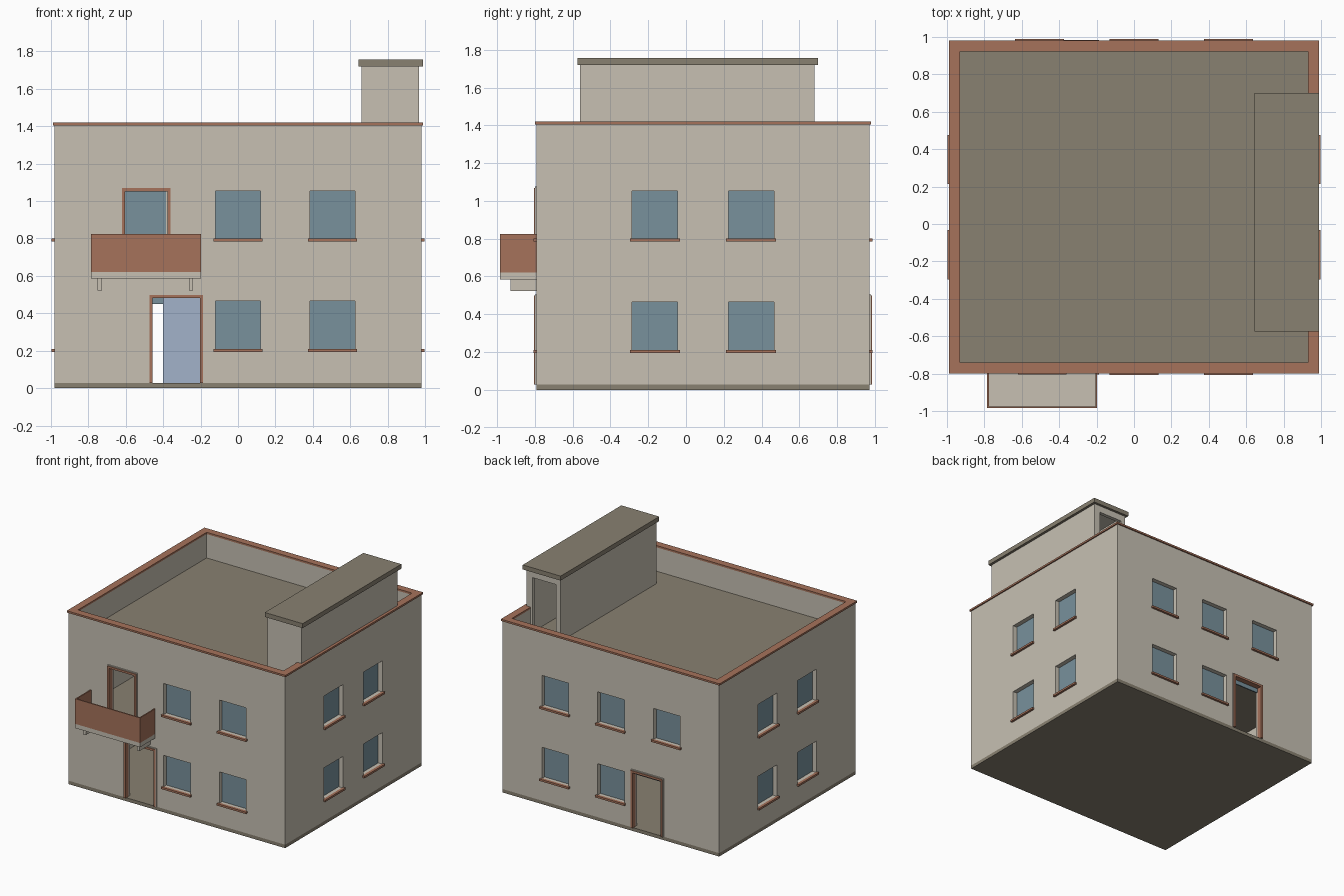
import bpy

cube = bpy.data.objects.get("Cube")
if cube:
    bpy.data.objects.remove(cube, do_unlink=True)


def material(name, rgb):
    m = bpy.data.materials.new(name)
    m.use_nodes = True
    m.diffuse_color = (*rgb, 1)
    bsdf = next(n for n in m.node_tree.nodes if n.type == 'BSDF_PRINCIPLED')
    bsdf.inputs["Base Color"].default_value = (*rgb, 1)
    bsdf.inputs["Roughness"].default_value = 0.8
    return m


plaster = material("beige plaster", (0.57, 0.53, 0.45))
terracotta = material("terracotta trim", (0.38, 0.17, 0.105))
concrete = material("brown concrete", (0.25, 0.22, 0.165))
glass = material("blue glass", (0.19, 0.285, 0.335))
pale_blue = material("pale blue paint", (0.36, 0.45, 0.585))


def boxes(name, ranges, mat):
    """One object made of boxes, each given as (x0, x1, y0, y1, z0, z1)."""
    verts, faces = [], []
    for x0, x1, y0, y1, z0, z1 in ranges:
        n = len(verts)
        verts += [(x, y, z) for z in (z0, z1) for x, y in
                  ((x0, y0), (x1, y0), (x1, y1), (x0, y1))]
        faces += [[n + 3, n + 2, n + 1, n], [n + 4, n + 5, n + 6, n + 7]]
        for i in range(4):
            j = (i + 1) % 4
            faces.append([n + i, n + j, n + 4 + j, n + 4 + i])
    mesh = bpy.data.meshes.new(name)
    mesh.from_pydata(verts, [], faces)
    mesh.materials.append(mat)
    ob = bpy.data.objects.new(name, mesh)
    bpy.context.collection.objects.link(ob)
    return ob


def cut(ob, ranges):
    """Subtract boxes from an object and apply the result."""
    cutter = boxes("cutter", ranges, plaster)
    cutter.hide_render = True
    mod = ob.modifiers.new("cut", 'BOOLEAN')
    mod.operation = 'DIFFERENCE'
    mod.solver = 'EXACT'
    mod.object = cutter
    bpy.context.view_layer.objects.active = ob
    bpy.ops.object.modifier_apply(modifier=mod.name)
    bpy.data.objects.remove(cutter, do_unlink=True)


# Main dimensions
X, FRONT, BACK = 0.98, -0.79, 0.97
BASE, TOP, ROOF, STOREY = 0.028, 1.405, 1.21, 0.6
IX, IF, IB = 0.93, -0.74, 0.922


def on_wall(side, u0, u1, d0, d1, z0, z1):
    """Box placed on a wall: u runs along it, d is distance out from its face."""
    if side == "front":
        return (u0, u1, FRONT - d1, FRONT - d0, z0, z1)
    if side == "back":
        return (u0, u1, BACK + d0, BACK + d1, z0, z1)
    if side == "right":
        return (-X - d1, -X - d0, u0, u1, z0, z1)
    return (X + d0, X + d1, u0, u1, z0, z1)


# Window positions: side, centre along the wall, bottom, top
LOW, HIGH = (0.208, 0.465), (0.798, 1.053)
windows = []
for level in (LOW, HIGH):
    windows += [(s, c, *level) for s in ("front", "back") for c in (0, 0.505)]
    windows += [(s, c, *level) for s in ("right", "left") for c in (-0.165, 0.345)]
windows.append(("back", -0.505, *HIGH))
HALF = 0.121

# Doors: name, side, left, right, bottom, top of the opening
doors = [("front_door", "front", -0.46, -0.2, BASE, 0.485),
         ("back_door", "back", -0.46, -0.2, BASE, 0.485),
         ("balcony_door", "front", -0.607, -0.375, 0.62, 1.055)]

# Outer walls, hollow, with window and door openings
walls = boxes("walls", [(-X, X, FRONT, BACK, BASE, TOP)], plaster)
cut(walls, [(-IX, IX, IF, IB, -0.1, 1.6)])
cut(walls, [on_wall(s, c - HALF, c + HALF, -0.1, 0.1, z0, z1) for s, c, z0, z1 in windows]
    + [on_wall(s, u0, u1, -0.1, 0.1, z0 - (0.02 if z0 == BASE else 0), z1)
       for _, s, u0, u1, z0, z1 in doors])

# Slabs
boxes("base_slab", [(-X, X, FRONT, BACK, 0, BASE)], concrete)
E = 0.005
boxes("upper_floor", [(-IX - E, IX + E, IF - E, IB + E, STOREY - 0.03, STOREY)], concrete)
boxes("roof_deck", [(-IX - E, IX + E, IF - E, IB + E, ROOF - 0.03, ROOF)], concrete)

# Ground floor partition
boxes("partition", [(-0.4, IX, 0, 0.02, BASE, STOREY - 0.03)], pale_blue)

# Parapet coping
O = 0.01
boxes("parapet_coping", [
    (-X - O, X + O, FRONT - O, IF, TOP, TOP + 0.015),
    (-X - O, X + O, IB, BACK + O, TOP, TOP + 0.015),
    (-X - O, -IX, IF, IB, TOP, TOP + 0.015),
    (IX, X + O, IF, IB, TOP, TOP + 0.015)], terracotta)

# Window panes and sills
boxes("window_panes", [on_wall(s, c - HALF, c + HALF, -0.047, -0.037, z0, z1)
                       for s, c, z0, z1 in windows], glass)
boxes("window_sills", [on_wall(s, c - 0.132, c + 0.132, -0.005, 0.018, z0 - 0.014, z0 + 0.002)
                       for s, c, z0, z1 in windows], terracotta)

# Door frames with a thin plaster surround
W = 0.014
for name, s, u0, u1, z0, z1 in doors:
    def frame(w, inner, d0, d1):
        return [on_wall(s, u0 - w, u0 - inner, d0, d1, z0, z1 + w),
                on_wall(s, u1 + inner, u1 + w, d0, d1, z0, z1 + w),
                on_wall(s, u0 - inner, u1 + inner, d0, d1, z1 + inner, z1 + w)]
    boxes(name + "_frame", frame(W, -0.003, -0.03, 0.014), terracotta)
    boxes(name + "_surround", frame(W + 0.006, W, -0.005, 0.008), plaster)
boxes("back_door_transom", [on_wall("back", -0.46, -0.2, -0.045, -0.035, 0.45, 0.485)], glass)

# Balcony
BX0, BX1, BY = -0.785, -0.197, -0.985
T = 0.01
boxes("balcony_slab", [(BX0, BX1, BY, FRONT + 0.01, 0.585, 0.62)], plaster)
boxes("balcony_parapet", [
    (BX0, BX1, BY, BY + T, 0.62, 0.825),
    (BX0, BX0 + T, BY + T, FRONT, 0.62, 0.825),
    (BX1 - T, BX1, BY + T, FRONT, 0.62, 0.825)], terracotta)
boxes("balcony_brackets", [(x, x + 0.023, -0.93, FRONT + 0.01, 0.522, 0.587)
                           for x in (-0.75, -0.263)], plaster)

# Rooftop stair house, open at the back
house = boxes("stair_house", [(0.66, 0.967, -0.56, 0.68, ROOF - 0.01, 1.722)], plaster)
cut(house, [(0.69, 0.925, -0.53, 0.65, ROOF - 0.05, 1.7)])
cut(house, [(0.7, 0.915, 0.6, 0.75, ROOF - 0.05, 1.665)])
boxes("stair_house_roof", [(0.645, 0.988, -0.575, 0.7, 1.72, 1.757)], concrete)
